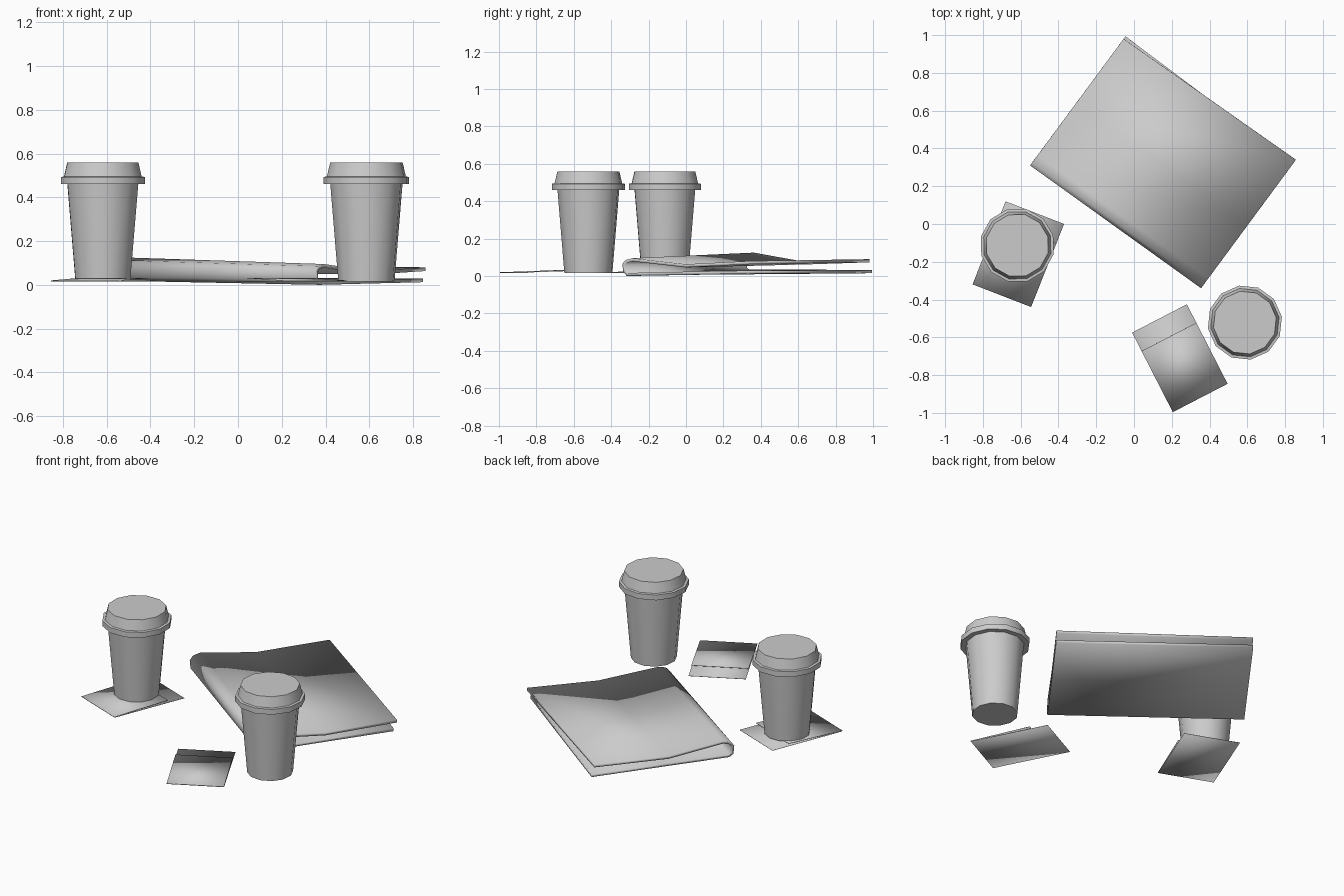
import bpy, bmesh, math
from mathutils import Vector, Matrix

if "Cube" in bpy.data.objects:
    bpy.data.objects.remove(bpy.data.objects["Cube"])

grey = bpy.data.materials.new("plain grey")
grey.diffuse_color = (0.6, 0.6, 0.6, 1)
grey.use_nodes = True
grey.node_tree.nodes["Principled BSDF"].inputs["Base Color"].default_value = grey.diffuse_color


def finish(bm, name, angle):
    mesh = bpy.data.meshes.new(name)
    bm.to_mesh(mesh)
    bm.free()
    mesh.materials.append(grey)
    obj = bpy.data.objects.new(name, mesh)
    bpy.context.collection.objects.link(obj)
    bpy.ops.object.select_all(action='DESELECT')
    obj.select_set(True)
    bpy.context.view_layer.objects.active = obj
    bpy.ops.object.shade_smooth_by_angle(angle=math.radians(angle))
    return obj


def turned(name, profile, centre, turn, sides=12):
    """Closed lathe shape from (radius, height) pairs, with flat caps."""
    bm = bmesh.new()
    rings = []
    for r, z in profile:
        rings.append([bm.verts.new((centre[0] + r * math.cos(a), centre[1] + r * math.sin(a), z))
                      for a in (turn + math.tau * k / sides for k in range(sides))])
    for low, high in zip(rings, rings[1:]):
        for k in range(sides):
            n = (k + 1) % sides
            bm.faces.new((low[k], low[n], high[n], high[k]))
    bm.faces.new(rings[0][::-1])
    bm.faces.new(rings[-1])
    return finish(bm, name, 35)


def folded_sheet(name, left, right, depth, left_profile, right_profile, thickness):
    """Sheet stretched between two (depth, height) profiles, thickened inwards."""
    bm = bmesh.new()
    u = Vector(depth).normalized()
    rows = []
    for pl, pr in zip(left_profile, right_profile):
        row = []
        for base, (d, z) in ((left, pl), (right, pr)):
            p = Vector(base) + u * d
            row.append(bm.verts.new((p.x, p.y, z)))
        rows.append(row)
    for a, b in zip(rows, rows[1:]):
        bm.faces.new((a[0], a[1], b[1], b[0]))
    obj = finish(bm, name, 40)
    solid = obj.modifiers.new("thickness", 'SOLIDIFY')
    solid.thickness = thickness
    solid.offset = -1
    return obj


# Paper cups with lids
for side, centre, base, turn in (("left", (-0.618, -0.113), 0.028, 16),
                                 ("right", (0.587, -0.522), 0.015, 9)):
    turn = math.radians(turn)
    turned(side + "_cup", [(0.13, base), (0.168, 0.47)], centre, turn)
    turned(side + "_lid", [(0.165, 0.46), (0.198, 0.46), (0.198, 0.493), (0.183, 0.495),
                           (0.168, 0.558)], centre, turn)

# Folded newspaper: bottom sheet, rounded fold, creased top sheet
folded_sheet("newspaper", (-0.55, 0.31), (0.355, -0.34), (0.495, 0.67),
             [(0.85, 0.015), (0.42, 0.017), (0.03, 0.018), (0.005, 0.035), (0, 0.085),
              (0.02, 0.112), (0.065, 0.125), (0.39, 0.078), (0.833, 0.09)],
             [(0.826, 0.012), (0.42, 0.006), (0.03, 0.0), (0.005, 0.022), (0, 0.065),
              (0.02, 0.085), (0.065, 0.095), (0.42, 0.063), (0.845, 0.08)], 0.017)

# Folded napkins, top layer shorter and slightly lifted
napkin = [(0, 0.015), (0.471, 0.015), (0.473, 0.02), (0.11, 0.032)]
folded_sheet("left_napkin", (-0.68, 0.12), (-0.37, 0.0), (-0.175, -0.44), napkin, napkin, 0.002)
folded_sheet("right_napkin", (-0.01, -0.575), (0.28, -0.425), (0.215, -0.42), napkin, napkin, 0.002)
